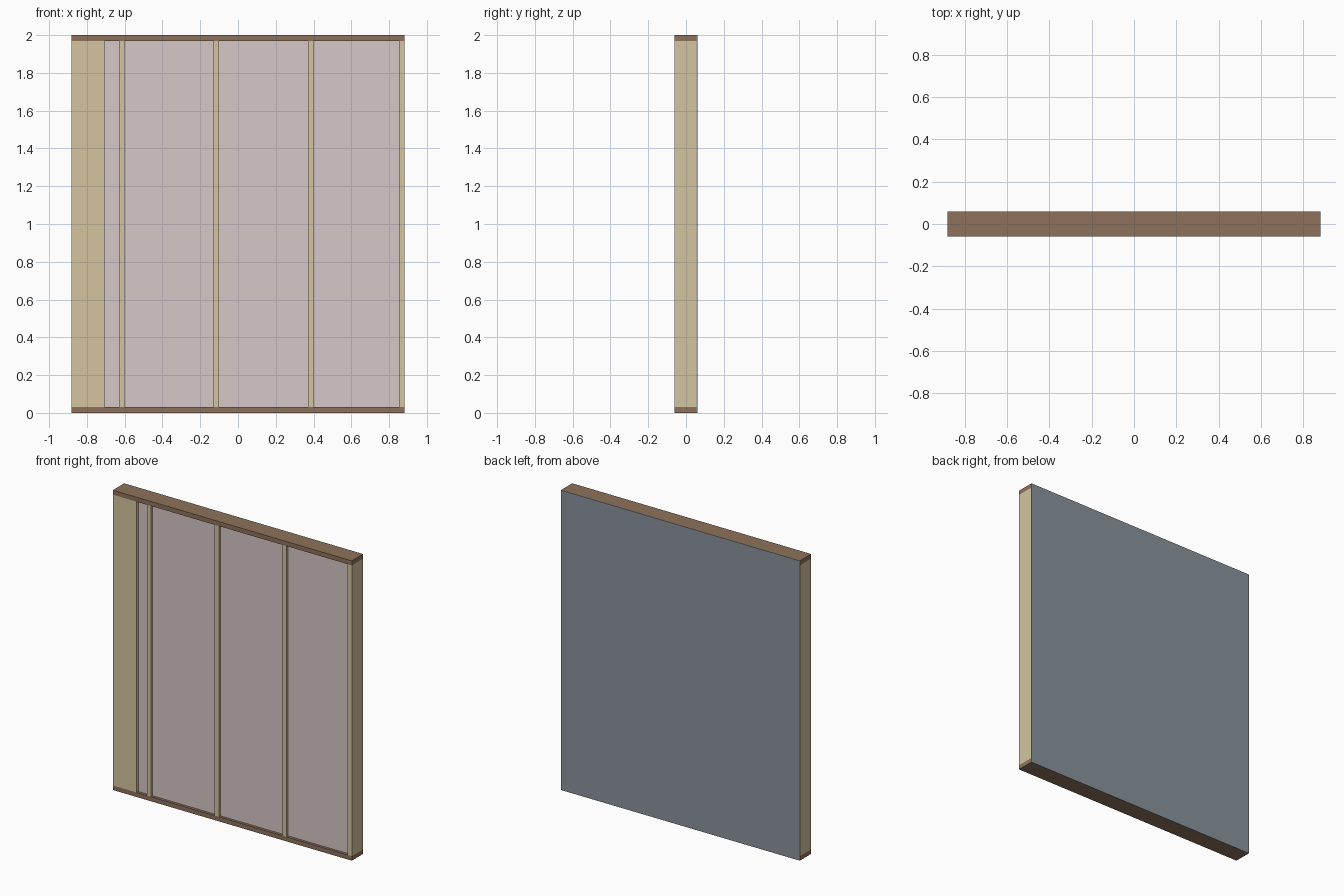
import bpy
import bmesh
from mathutils import Matrix

if "Cube" in bpy.data.objects:
    bpy.data.objects.remove(bpy.data.objects["Cube"])


def material(name, r, g, b):
    m = bpy.data.materials.new(name)
    m.diffuse_color = (r, g, b, 1)
    m.use_nodes = True
    m.node_tree.nodes["Principled BSDF"].inputs["Base Color"].default_value = m.diffuse_color
    return m


STUD = material("pale_timber", 0.66, 0.56, 0.35)
PLATE = material("brown_timber", 0.27, 0.17, 0.105)
BATT = material("pink_insulation", 0.68, 0.57, 0.57)
SHEET = material("blue_grey_membrane", 0.25, 0.29, 0.33)


def box(name, mat, x, y, z):
    """Box spanning the given (min, max) ranges."""
    bm = bmesh.new()
    bmesh.ops.create_cube(bm, size=1)
    spans = (x, y, z)
    size = [b - a for a, b in spans]
    mid = [(a + b) / 2 for a, b in spans]
    bm.transform(Matrix.Translation(mid) @ Matrix.Diagonal((*size, 1)))
    mesh = bpy.data.meshes.new(name)
    bm.to_mesh(mesh)
    bm.free()
    mesh.materials.append(mat)
    ob = bpy.data.objects.new(name, mesh)
    bpy.context.collection.objects.link(ob)
    return ob


W, D, H, T = 0.882, 0.06, 2.0, 0.03   # half width, half depth, height, timber
BACK = D - 0.004                      # back of the frame timber
DEPTH = (-D, BACK)

# Bottom and top plates
box("bottom_plate", PLATE, (-W, W), DEPTH, (0, T))
box("top_plate", PLATE, (-W, W), DEPTH, (H - T, H))

# Wide corner post, regular studs and end stud
studs = [(-W, -0.706), (-0.63, -0.60), (-0.13, -0.10), (0.37, 0.40), (W - T, W)]
for i, x in enumerate(studs):
    name = "corner_post" if i == 0 else f"stud_{i}"
    box(name, STUD, x, DEPTH, (T, H - T))

# Insulation batts between studs, recessed from the front
for i, (left, right) in enumerate(zip(studs, studs[1:])):
    box(f"insulation_{i + 1}", BATT, (left[1], right[0]), (-0.042, BACK), (T, H - T))

# Thin sheet over the whole back
box("back_sheathing", SHEET, (-W, W), (BACK, D), (0, H))
